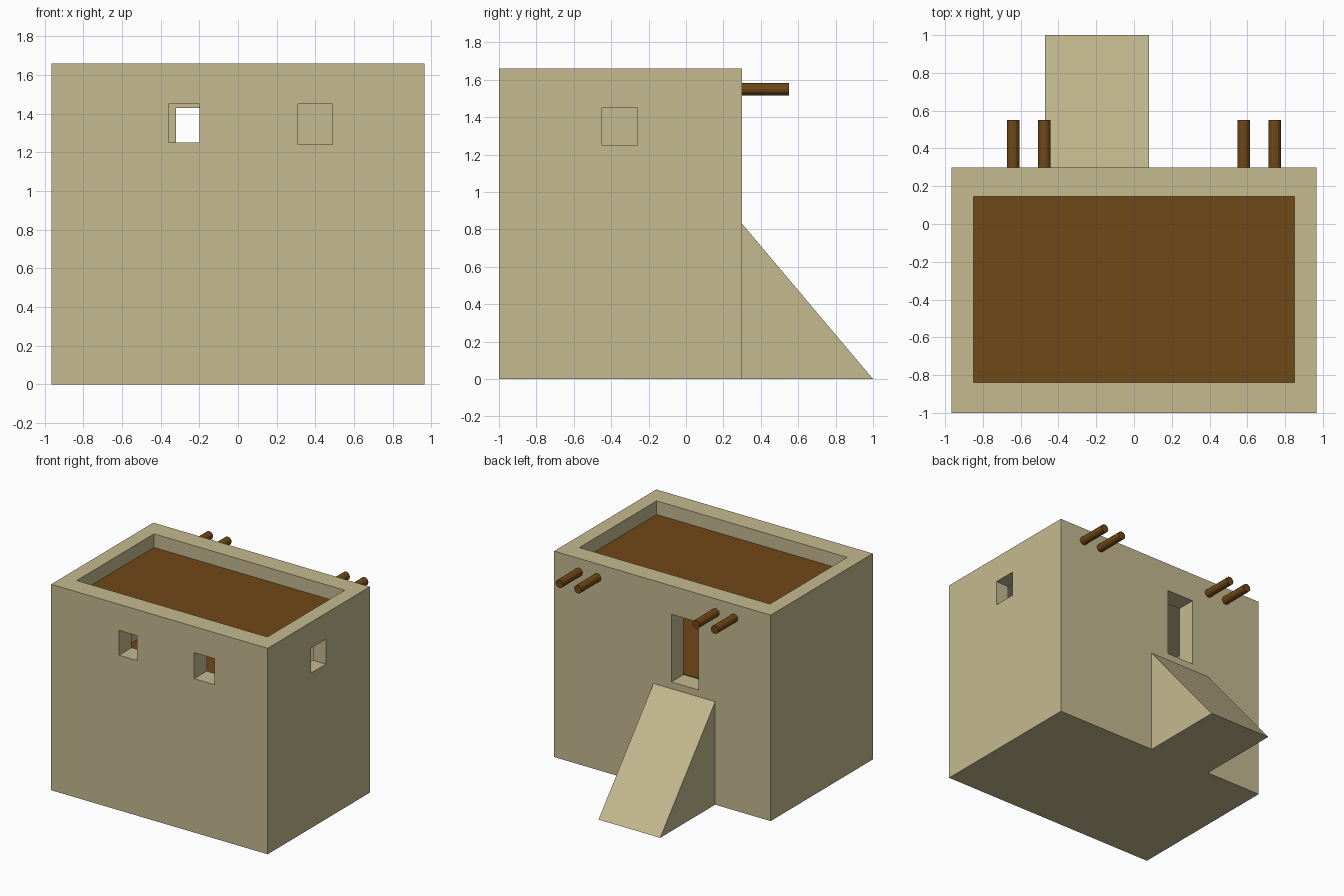
import bpy, bmesh
from math import radians
from mathutils import Matrix

if "Cube" in bpy.data.objects:
    bpy.data.objects.remove(bpy.data.objects["Cube"])


def material(name, color):
    m = bpy.data.materials.new(name)
    m.diffuse_color = (*color, 1)
    m.use_nodes = True
    m.node_tree.nodes["Principled BSDF"].inputs["Base Color"].default_value = m.diffuse_color
    return m


CLAY = material("clay", (0.56, 0.49, 0.28))
WOOD = material("wood", (0.16, 0.065, 0.009))


def finish(name, bm, mat):
    bmesh.ops.recalc_face_normals(bm, faces=bm.faces)
    mesh = bpy.data.meshes.new(name)
    bm.to_mesh(mesh)
    bm.free()
    mesh.materials.append(mat)
    obj = bpy.data.objects.new(name, mesh)
    bpy.context.collection.objects.link(obj)
    return obj


def box(name, x, y, z, mat=CLAY):
    bm = bmesh.new()
    bmesh.ops.create_cube(bm, size=1)
    for v in bm.verts:
        v.co = [r[0] if c < 0 else r[1] for c, r in zip(v.co, (x, y, z))]
    return finish(name, bm, mat)


def cut(target, x, y, z):
    cutter = box("cutter", x, y, z)
    cutter.hide_render = True
    mod = target.modifiers.new("cut", 'BOOLEAN')
    mod.operation = 'DIFFERENCE'
    mod.solver = 'EXACT'
    mod.object = cutter
    bpy.context.view_layer.objects.active = target
    bpy.ops.object.modifier_apply(modifier=mod.name)
    bpy.data.objects.remove(cutter)


IN_X, IN_Y = (-0.85, 0.85), (-0.84, 0.145)

# House walls with a sunken roof and an upper room
walls = box("house_walls", (-0.965, 0.965), (-1, 0.3), (0, 1.66))
cut(walls, IN_X, IN_Y, (1.53, 1.8))
cut(walls, IN_X, IN_Y, (0.86, 1.5))

# Two front windows, one side window, back doorway
cut(walls, (-0.36, -0.2), (-1.1, -0.7), (1.25, 1.45))
cut(walls, (0.31, 0.49), (-1.1, -0.7), (1.24, 1.45))
cut(walls, (0.75, 1.1), (-0.45, -0.26), (1.25, 1.45))
cut(walls, (-0.32, -0.08), (0.05, 0.4), (0.885, 1.43))

# Wooden roof deck and room floor
box("roof_deck", IN_X, IN_Y, (1.53, 1.55), WOOD)
box("room_floor", IN_X, IN_Y, (0.86, 0.89), WOOD)

# Ramp up to the doorway: extruded triangle
bm = bmesh.new()
profile = [(0.3, 0), (1.0, 0), (0.3, 0.83)]
face = bm.faces.new([bm.verts.new((-0.47, y, z)) for y, z in profile])
ext = bmesh.ops.extrude_face_region(bm, geom=[face], use_keep_orig=True)
bmesh.ops.translate(bm, vec=(0.55, 0, 0),
                    verts=[g for g in ext["geom"] if isinstance(g, bmesh.types.BMVert)])
finish("ramp", bm, CLAY)

# Roof beam ends sticking out of the back wall
for i, x in enumerate((-0.64, -0.475, 0.58, 0.745)):
    bm = bmesh.new()
    bmesh.ops.create_cone(
        bm, cap_ends=True, segments=12, radius1=0.033, radius2=0.033, depth=0.28,
        matrix=Matrix.Translation((x, 0.41, 1.55)) @ Matrix.Rotation(radians(90), 4, 'X'))
    finish(f"beam_end_{i + 1}", bm, WOOD)
